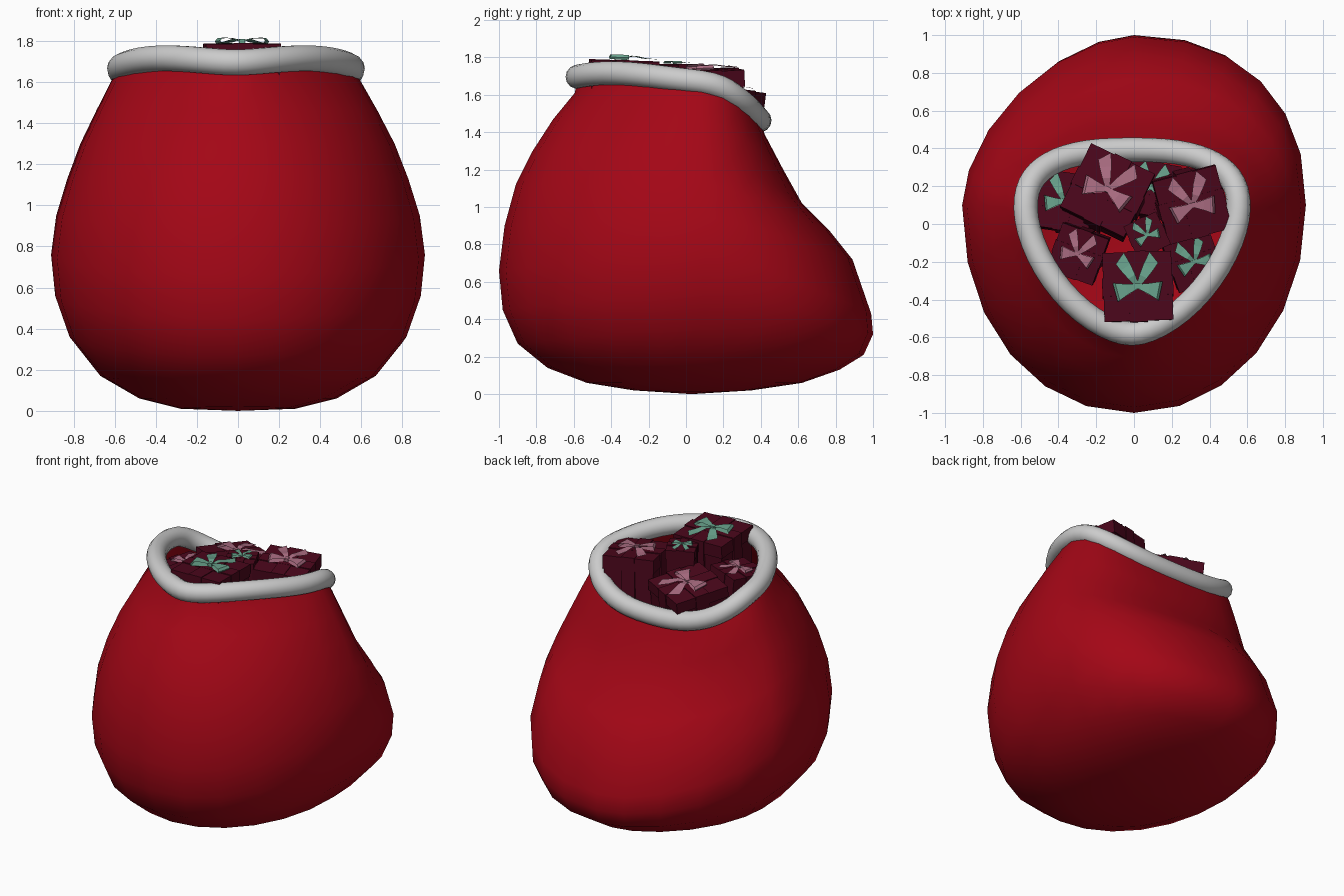
import bpy, bmesh
from math import sin, cos, pi, radians
from mathutils import Matrix, Vector, Euler

if "Cube" in bpy.data.objects:
    bpy.data.objects.remove(bpy.data.objects["Cube"])


def material(name, rgb):
    m = bpy.data.materials.new(name)
    m.diffuse_color = (*rgb, 1)
    m.use_nodes = True
    m.node_tree.nodes["Principled BSDF"].inputs["Base Color"].default_value = m.diffuse_color
    return m


RED = material("red_cloth", (0.37, 0.002, 0.008))
MAROON = material("maroon_paper", (0.07, 0.002, 0.011))
TEAL = material("teal_ribbon", (0.14, 0.36, 0.26))
PINK = material("pink_ribbon", (0.40, 0.15, 0.22))


def finish(bm, name, mat=None, smooth=False, matrix=None):
    bmesh.ops.recalc_face_normals(bm, faces=bm.faces)
    me = bpy.data.meshes.new(name)
    bm.to_mesh(me)
    bm.free()
    for p in me.polygons:
        p.use_smooth = smooth
    if mat:
        me.materials.append(mat)
    ob = bpy.data.objects.new(name, me)
    bpy.context.collection.objects.link(ob)
    if matrix:
        ob.matrix_world = matrix
    return ob


def bridge(bm, a, b):
    n = len(a)
    for i in range(n):
        bm.faces.new((a[i], a[(i + 1) % n], b[(i + 1) % n], b[i]))


def spow(v, p):
    return (1 if v >= 0 else -1) * abs(v) ** p


LOW = (2.1, 2.04, 1.72, 2.27)     # corner fullness: front left/right, back left/right
MOUTH = (1.66, 1.62, 2.6, 2.6)


def ring_point(t, row, k, dent=0):
    """Tilted egg-shaped ring; k blends the lopsided base (0) to the mouth (1)."""
    fy, fz, by, bz, sx, sz = row
    c, s, cy = cos(t), sin(t), 0.1 - 0.02 * k
    q = (s > 0) + 2 * (c <= 0)
    n = LOW[q] + (MOUTH[q] - LOW[q]) * k - dent * (c <= 0)
    y_end, z_end = (fy, fz) if c > 0 else (by, bz)
    return Vector((sx * spow(s, 2 / n) - 0.01 * k,
                   cy + (y_end - cy) * abs(c) ** (2 / n),
                   sz + (z_end - sz) * abs(c) ** (1.1 + .3 * k * (c < 0))))


# sack body: front y,z / back y,z / side x,z for each ring
rows = [(-.28, .02, .35, .02, .28, .01), (-.53, .06, .62, .06, .48, .06),
        (-.74, .14, .82, .13, .67, .17), (-.90, .27, .95, .21, .82, .36),
        (-.98, .45, 1.0, .32, .89, .56), (-1.0, .66, .99, .43, .91, .76),
        (-.97, .90, .89, .72, .885, .95), (-.91, 1.12, .77, .87, .83, 1.13),
        (-.82, 1.30, .62, 1.02, .765, 1.30), (-.71, 1.47, .52, 1.20, .685, 1.46),
        (-.595, 1.61, .42, 1.39, .61, 1.60), (-.58, 1.68, .40, 1.45, .57, 1.66)]
blend = [0] * 7 + [.1, .25, .55, 1, 1]
dents = [0] * 6 + [.08, .2, .28, .2, 0, 0]
N = 24
bm = bmesh.new()
loops = [[bm.verts.new(ring_point(2 * pi * i / N, r, k, d)) for i in range(N)]
         for r, k, d in zip(rows, blend, dents)]
for a, b in zip(loops, loops[1:]):
    bridge(bm, a, b)
pole = bm.verts.new((0, .03, 0))
for i in range(N):
    bm.faces.new((loops[0][i], pole, loops[0][(i + 1) % N]))
finish(bm, "sack_body", RED, True)

# thick rolled rim
M, R = 56, 0.064
mouth = (-.585, 1.695, .395, 1.462, .567, 1.67)
path = []
for i in range(M):
    t = 2 * pi * i / M
    p = ring_point(t, mouth, 1)
    p.z += 0.03 * sin(2 * t) ** 2 * (cos(t) > 0)
    path.append(p)
for _ in range(2):
    path = [(path[i - 1] + path[i] * 2 + path[(i + 1) % M]) / 4 for i in range(M)]
bm = bmesh.new()
loops = []
for i, p in enumerate(path):
    tan = (path[(i + 1) % M] - path[i - 1]).normalized()
    out = tan.cross(Vector((0, 0, 1))).normalized()
    up = out.cross(tan)
    loops.append([bm.verts.new(p + R * (out * cos(a) + up * sin(a)))
                  for a in [2 * pi * j / 14 for j in range(14)]])
for i in range(M):
    bridge(bm, loops[i], loops[(i + 1) % M])
finish(bm, "sack_rim", None, True)


def box(bm, size, centre):
    bmesh.ops.create_cube(bm, size=1, matrix=Matrix.Translation(centre)
                          @ Matrix.Diagonal((*size, 1)))


def strip(bm, pts, widths, side):
    """Ribbon running through pts, widening along the side vector."""
    pairs = [(bm.verts.new(Vector(p) - Vector(side) * w / 2),
              bm.verts.new(Vector(p) + Vector(side) * w / 2))
             for p, w in zip(pts, widths)]
    for a, b in zip(pairs, pairs[1:]):
        bm.faces.new((a[0], a[1], b[1], b[0]))
    return pairs


def gift(name, x, y, top, w, h, turn, tilt_x, tilt_y, ribbon):
    """Box with lid and bands, origin at the middle of the lid top."""
    mat = Matrix.Translation((x, y, top)) @ Euler(
        (radians(tilt_x), radians(tilt_y), 0)).to_matrix().to_4x4() \
        @ Matrix.Rotation(radians(turn), 4, 'Z')
    bm = bmesh.new()
    box(bm, (w * .96, w * .96, h), (0, 0, -h / 2 - .008))
    box(bm, (w, w, h * .25), (0, 0, -h * .125 - .005))
    box(bm, (w * .26, w * 1.03, h), (0, 0, -h / 2))
    box(bm, (w * 1.03, w * .26, h), (0, 0, -h / 2 + .001))
    finish(bm, name, MAROON, False, mat)

    # bow: knot, two flared loops and two notched tails
    bm = bmesh.new()
    box(bm, (.08, .08, .07), (0, 0, .035))
    for s in (-1, 1):
        d = Vector((s * .33, -.08, 0))
        side = Vector((.23 * s, .97, 0))
        shape = [(0, .02, .06), (.5, .01, .16), (.95, .01, .27), (1, .04, .28),
                 (.9, .08, .26), (.5, .08, .16), (0, .05, .06)]
        strip(bm, [d * f + Vector((0, 0, z)) for f, z, _ in shape],
              [v for *_, v in shape], side)
        e = Vector((s * .24, .40, 0))
        pairs = strip(bm, [e * f + Vector((0, 0, z)) for f, z in
                           ((0, .03), (.35, .07), (.7, .04), (1, .03))],
                      (.05, .12, .17, .19), (.86, -.5 * s, 0))
        for v, k in zip(pairs[-1], (.12, -.06) if s > 0 else (-.06, .12)):
            v.co += e * k
    bmesh.ops.scale(bm, vec=(w, w, w), verts=bm.verts)
    finish(bm, name + "_bow", ribbon, False, mat)


# presents: x, y, top z, width, height, turn, tilt x, tilt y, bow colour
gifts = [(-.14, .18, 1.645, .375, .30, -26, -7, 0, PINK),
         (.31, .10, 1.735, .345, .36, 15, 3, 3, PINK),
         (.02, -.33, 1.785, .365, .34, 2, -2, 0, TEAL),
         (-.30, -.16, 1.66, .26, .26, -20, 3, -4, PINK),
         (.32, -.20, 1.53, .26, .26, 20, 3, 4, TEAL),
         (.07, -.06, 1.765, .19, .24, 25, 0, 0, TEAL),
         (-.37, .12, 1.46, .30, .28, -8, -4, -4, TEAL),
         (.09, .19, 1.42, .28, .26, -10, -5, 0, TEAL)]
for i, g in enumerate(gifts):
    gift(f"gift_box_{i + 1}", *g)
